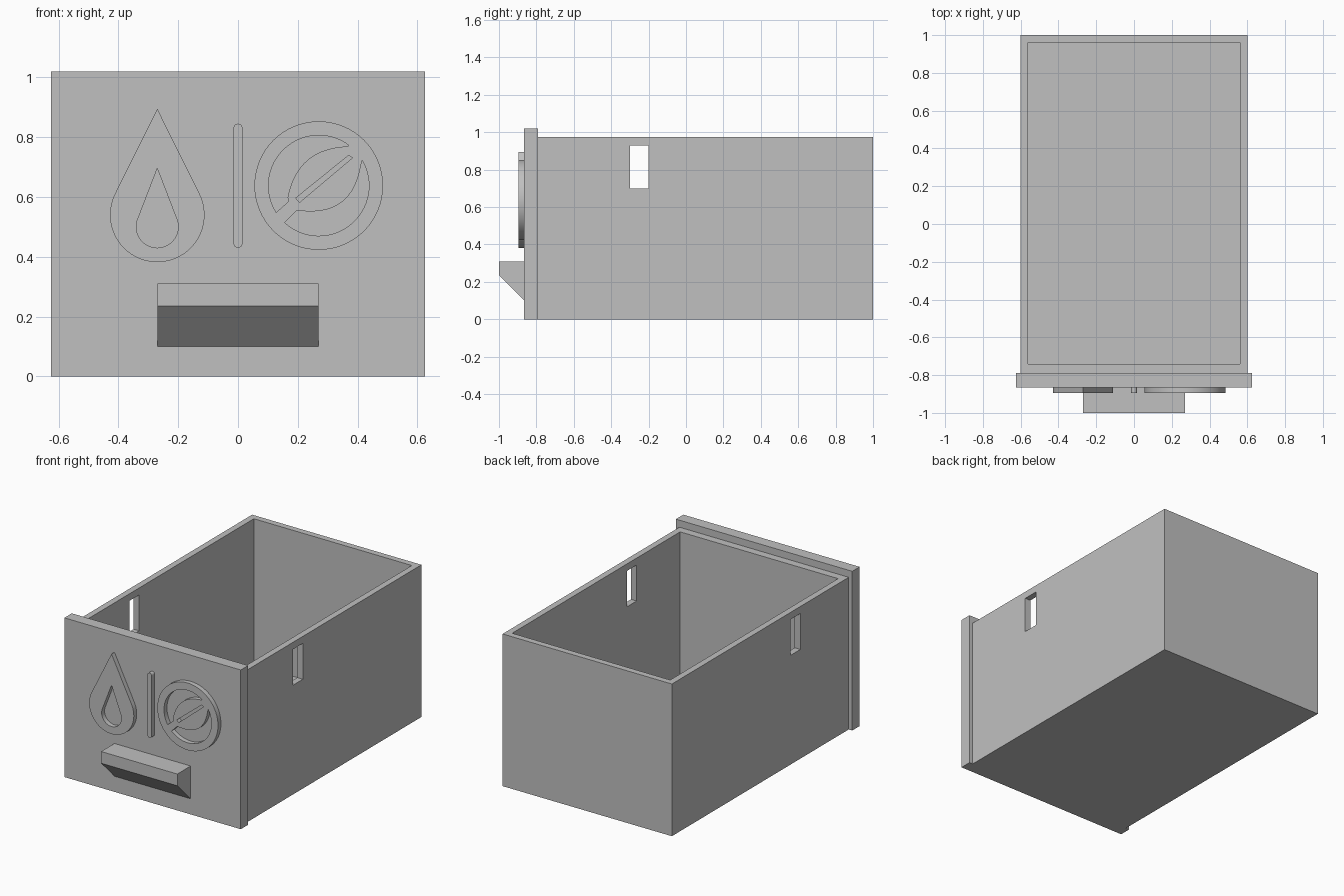
import bpy, bmesh
from math import sin, cos, acos, radians, pi
from mathutils import Vector

cube = bpy.data.objects.get("Cube")
if cube:
    bpy.data.objects.remove(cube, do_unlink=True)

# Single plain grey
grey = bpy.data.materials.new("light grey")
grey.use_nodes = True
colour = (0.53, 0.53, 0.53, 1)
grey.diffuse_color = colour
grey.node_tree.nodes["Principled BSDF"].inputs["Base Color"].default_value = colour


def box(name, low, high):
    """Axis-aligned block between two corners."""
    low, high = Vector(low), Vector(high)
    bm = bmesh.new()
    bmesh.ops.create_cube(bm, size=1)
    for v in bm.verts:
        v.co = (low + high) / 2 + v.co * (high - low)
    return add_mesh(name, bm)


def add_mesh(name, bm):
    mesh = bpy.data.meshes.new(name)
    bmesh.ops.recalc_face_normals(bm, faces=bm.faces)
    bm.to_mesh(mesh)
    bm.free()
    obj = bpy.data.objects.new(name, mesh)
    bpy.context.collection.objects.link(obj)
    mesh.materials.append(grey)
    return obj


def select_only(obj):
    bpy.ops.object.select_all(action='DESELECT')
    obj.select_set(True)
    bpy.context.view_layer.objects.active = obj


def cut(obj, cutter):
    mod = obj.modifiers.new("cut", 'BOOLEAN')
    mod.operation, mod.solver, mod.object = 'DIFFERENCE', 'EXACT', cutter
    select_only(obj)
    bpy.ops.object.modifier_apply(modifier=mod.name)
    bpy.data.objects.remove(cutter, do_unlink=True)


def arc(centre, radius, start, end, steps=32):
    """Points on a circle in the front plane, angles in degrees."""
    angles = [radians(start + (end - start) * i / steps) for i in range(steps + 1)]
    return [(centre[0] + radius * cos(a), centre[1] + radius * sin(a)) for a in angles]


def bend(a, control, b, steps=16):
    """Quadratic curve from a to b."""
    a, control, b = Vector(a), Vector(control), Vector(b)
    ts = [i / steps for i in range(steps + 1)]
    return [tuple(a * (1 - t) ** 2 + control * 2 * t * (1 - t) + b * t * t) for t in ts]


def drop(x, z, radius, apex):
    """Teardrop outline with straight flanks tangent to its round base."""
    half = acos(radius / (apex - z)) * 180 / pi
    return [(x, apex)] + arc((x, z), radius, 90 + half, 450 - half, 48)


def relief(name, outlines):
    """Raised plate on the front panel; later outlines are holes."""
    curve = bpy.data.curves.new(name, 'CURVE')
    curve.dimensions, curve.fill_mode, curve.extrude = '2D', 'BOTH', 0.016
    for points in outlines:
        spline = curve.splines.new('POLY')
        spline.points.add(len(points) - 1)
        for p, (x, z) in zip(spline.points, points):
            p.co = (x, z, 0, 1)
        spline.use_cyclic_u = True
    obj = bpy.data.objects.new(name, curve)
    bpy.context.collection.objects.link(obj)
    obj.location.y = -0.879
    obj.rotation_euler.x = pi / 2
    select_only(obj)
    bpy.ops.object.convert(target='MESH')
    obj = bpy.context.object
    obj.data.materials.clear()
    obj.data.materials.append(grey)
    bpy.ops.object.shade_smooth_by_angle(angle=radians(30))


# Open bin with a slot through both side walls
body = box("bin_body", (-0.6, -0.79, 0), (0.6, 1, 0.975))
cut(body, box("cavity", (-0.56, -0.74, 0.04), (0.56, 0.96, 1.2)))
cut(body, box("slots", (-1, -0.3, 0.7), (1, -0.2, 0.93)))

# Front panel, slightly wider and taller than the bin
box("front_panel", (-0.625, -0.865, 0), (0.625, -0.79, 1.02))

# Wedge handle
bm = bmesh.new()
profile = [(-0.865, 0.31), (-1, 0.31), (-1, 0.235), (-0.865, 0.1)]
face = bm.faces.new([bm.verts.new((-0.27, y, z)) for y, z in profile])
side = bmesh.ops.extrude_face_region(bm, geom=[face])["geom"]
bmesh.ops.translate(bm, vec=(0.54, 0, 0),
                    verts=[g for g in side if isinstance(g, bmesh.types.BMVert)])
add_mesh("handle", bm)

# Water drop with a smaller drop cut out
relief("drop_emblem", [drop(-0.27, 0.54, 0.158, 0.895), drop(-0.27, 0.5, 0.07, 0.695)])

# Rounded divider bar
relief("divider_bar", [arc((0, 0.83), 0.015, 0, 180, 12) + arc((0, 0.445), 0.015, 180, 360, 12)])

# Ring holding a leaf: two cut-outs leave the leaf, a slit forms its vein
hub = (0.27, 0.638)
upper_gap = arc(hub, 0.168, 52.6, 212.3) + [(0.169, 0.585)] \
    + bend((0.166, 0.599), (0.2, 0.765), (0.37, 0.769))[:-1]
lower_gap = arc(hub, 0.168, 30.4, -132.8) \
    + bend((0.196, 0.555), (0.39, 0.527), (0.413, 0.722))[:-1]
vein = [(0.37, 0.739), (0.383, 0.731), (0.206, 0.582), (0.193, 0.596)]
relief("leaf_emblem", [arc(hub, 0.215, 0, 360, 64)[:-1], upper_gap, lower_gap, vein])
